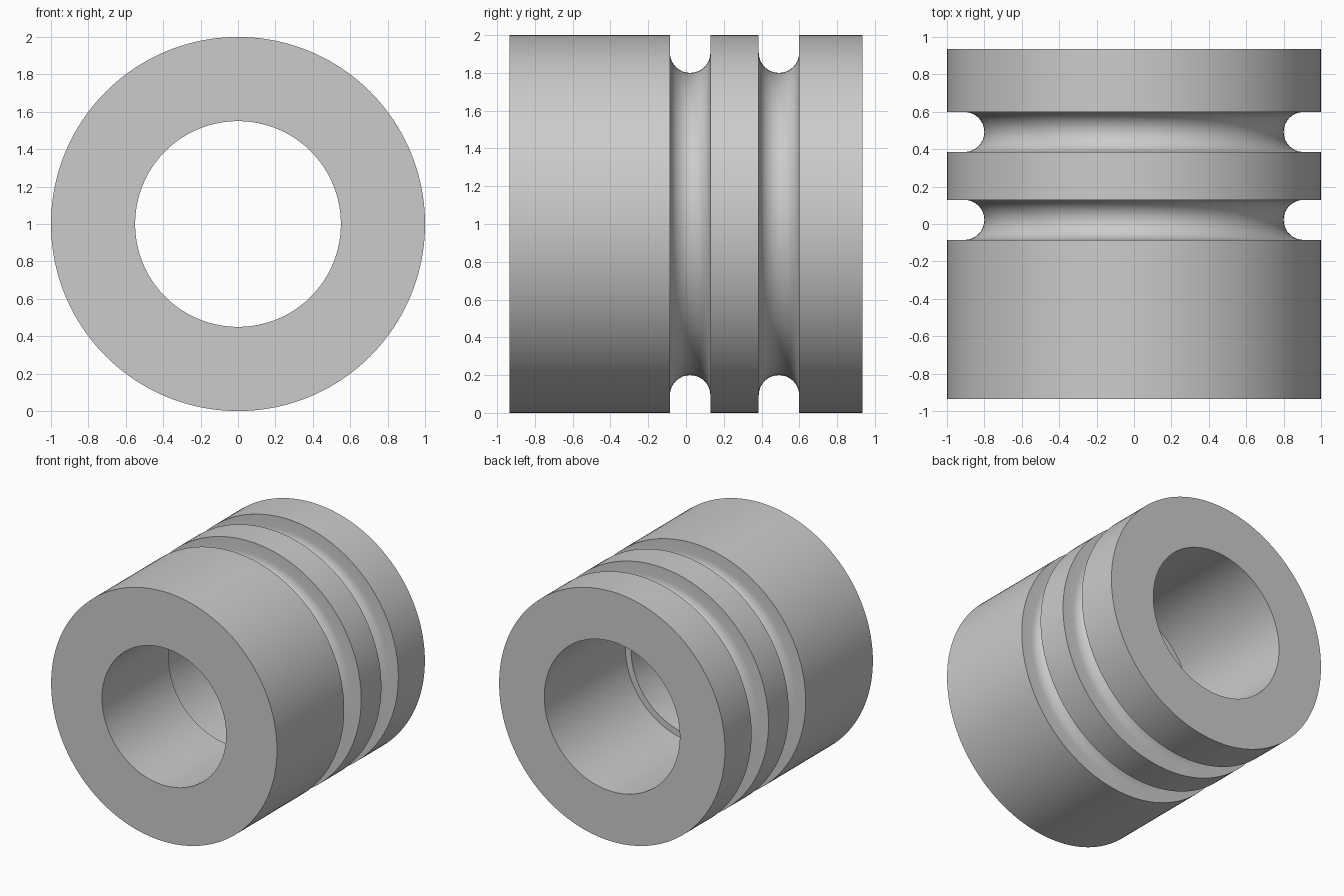
import bpy
import bmesh
from math import sin, cos, pi, radians
from mathutils import Matrix, Vector

cube = bpy.data.objects.get("Cube")
if cube:
    bpy.data.objects.remove(cube, do_unlink=True)

SEGMENTS = 160
HALF = 0.935        # half the length along y
OUTER = 1.0
FRONT_BORE = 0.55
BACK_BORE = 0.6
STEP_Y = -0.09      # shoulder between the two bores
GROOVE_R = 0.107
GROOVE_FLOOR = 0.8


def groove(centre, steps=16):
    """Round-bottomed groove as (radius, y) points, front to back."""
    arc_r = GROOVE_FLOOR + GROOVE_R
    points = [(OUTER, centre - GROOVE_R)]
    for i in range(steps + 1):
        a = pi * i / steps
        points.append((arc_r - GROOVE_R * sin(a), centre - GROOVE_R * cos(a)))
    points.append((OUTER, centre + GROOVE_R))
    return points


# Closed cross-section: outside with two grooves, then the stepped bore
profile = [(FRONT_BORE, -HALF), (OUTER, -HALF)]
profile += groove(0.022) + groove(0.492)
profile += [(OUTER, HALF), (BACK_BORE, HALF),
            (BACK_BORE, STEP_Y), (FRONT_BORE, STEP_Y)]

# Spin the section about the y axis
bm = bmesh.new()
verts = [bm.verts.new((r, y, 0)) for r, y in profile]
edges = [bm.edges.new((verts[i - 1], verts[i])) for i in range(len(verts))]
bmesh.ops.spin(bm, geom=verts + edges, cent=Vector(), axis=(0, 1, 0),
               angle=2 * pi, steps=SEGMENTS, use_merge=True)
bmesh.ops.remove_doubles(bm, verts=bm.verts, dist=0.0001)
bmesh.ops.recalc_face_normals(bm, faces=bm.faces)
bmesh.ops.transform(bm, matrix=Matrix.Translation((0, 0, OUTER)), verts=bm.verts)

mesh = bpy.data.meshes.new("grooved_bushing")
bm.to_mesh(mesh)
bm.free()
bushing = bpy.data.objects.new("grooved_bushing", mesh)
bpy.context.collection.objects.link(bushing)

# Plain grey finish
grey = bpy.data.materials.new("plain_grey")
grey.use_nodes = True
colour = (0.6, 0.6, 0.6, 1)
grey.diffuse_color = colour
grey.node_tree.nodes["Principled BSDF"].inputs["Base Color"].default_value = colour
mesh.materials.append(grey)

# Smooth round surfaces, crisp rims
bpy.ops.object.select_all(action='DESELECT')
bushing.select_set(True)
bpy.context.view_layer.objects.active = bushing
bpy.ops.object.shade_smooth_by_angle(angle=radians(30))
